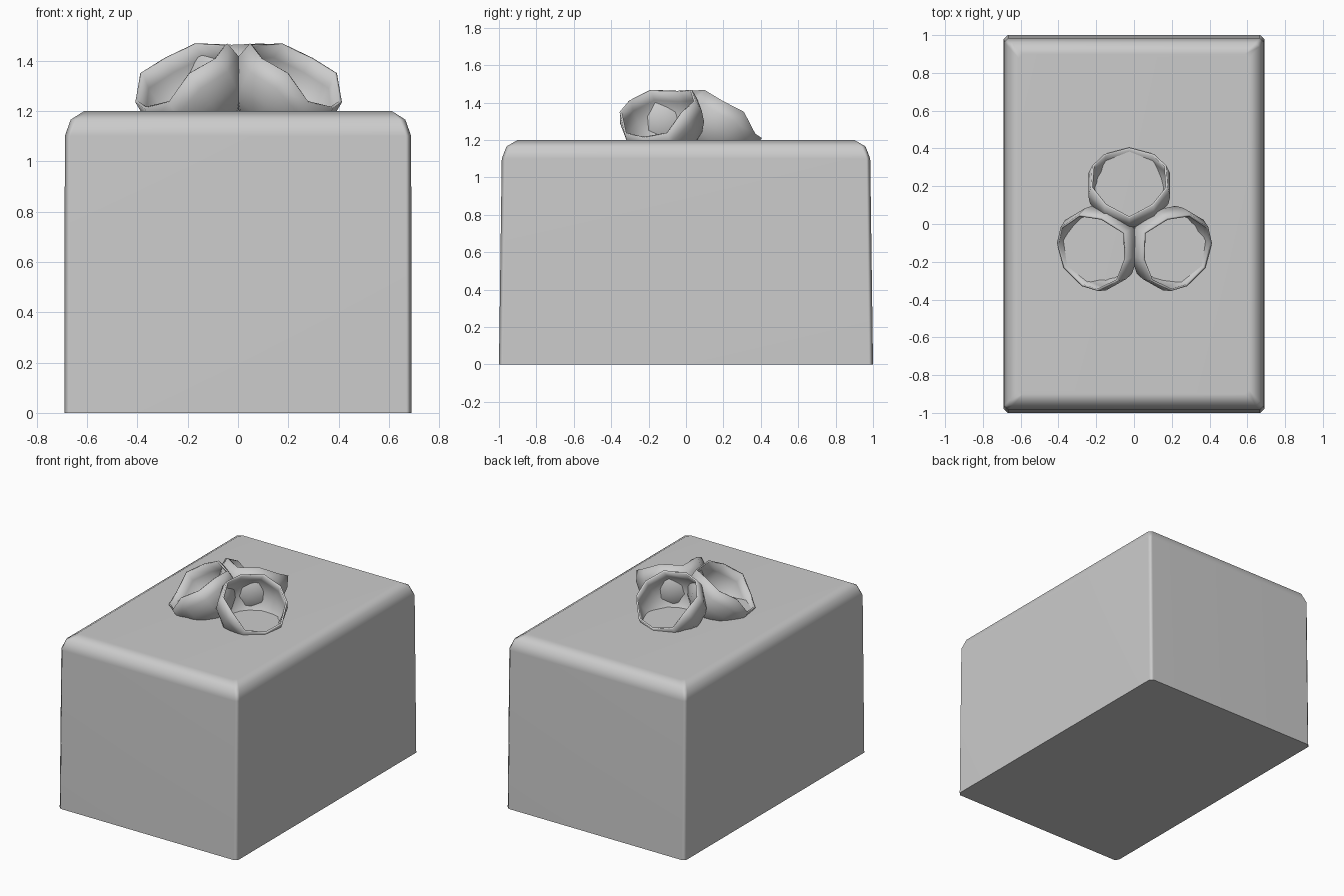
import bpy, bmesh, math
from mathutils import Matrix, Vector

if "Cube" in bpy.data.objects:
    bpy.data.objects.remove(bpy.data.objects["Cube"])

GREY = (0.6, 0.6, 0.6, 1)
mat = bpy.data.materials.new("plain grey")
mat.use_nodes = True
mat.diffuse_color = GREY
mat.node_tree.nodes["Principled BSDF"].inputs["Base Color"].default_value = GREY


def loft(name, rings, cap_end):
    """Skin a list of closed rings; the first ring is always capped."""
    bm = bmesh.new()
    loops = [[bm.verts.new(p) for p in ring] for ring in rings]
    n = len(loops[0])
    for a, b in zip(loops, loops[1:]):
        for i in range(n):
            j = (i + 1) % n
            bm.faces.new((a[i], a[j], b[j], b[i]))
    bm.faces.new(loops[0][::-1])
    if cap_end:
        bm.faces.new(loops[-1])
    mesh = bpy.data.meshes.new(name)
    bm.to_mesh(mesh)
    bm.free()
    mesh.materials.append(mat)
    obj = bpy.data.objects.new(name, mesh)
    bpy.context.collection.objects.link(obj)
    return obj


def smooth(obj, degrees):
    bpy.ops.object.select_all(action="DESELECT")
    obj.select_set(True)
    bpy.context.view_layer.objects.active = obj
    bpy.ops.object.shade_smooth_by_angle(angle=math.radians(degrees))


def chamfered_rect(hx, hy, z, c=0.022):
    return [(hx, -hy + c, z), (hx, hy - c, z), (hx - c, hy, z), (-hx + c, hy, z),
            (-hx, hy - c, z), (-hx, -hy + c, z), (-hx + c, -hy, z), (hx - c, -hy, z)]


# Block with slightly tapered ends and a rounded top edge
block = loft("block", [chamfered_rect(*r) for r in (
    (0.69, 1.0, 0), (0.688, 0.985, 1.1), (0.665, 0.96, 1.165), (0.61, 0.9, 1.2))], True)
smooth(block, 50)
block.modifiers.new("weighted", "WEIGHTED_NORMAL").keep_sharp = True


# Three cups tilted outward, their rims higher at the sides
def cup(name, x, y, azimuth, radius=0.228, sides=10, steps=6):
    tilt = (Matrix.Translation((x, y, 1.31)) @ Matrix.Rotation(math.radians(azimuth), 4, "Z")
            @ Matrix.Rotation(math.radians(37), 4, "Y"))
    rings = []
    for k in range(1, steps + 1):
        ring = []
        for i in range(sides):
            phi = 2 * math.pi * i / sides
            rim = math.radians(98 + 16 * math.sin(phi) ** 2 + 3 * (-1) ** i)
            a = rim * k / steps
            p = Vector((math.sin(a) * math.cos(phi), math.sin(a) * math.sin(phi), -math.cos(a)))
            ring.append(tilt @ (p * radius))
        rings.append(ring)
    obj = loft(name, rings, False)
    wall = obj.modifiers.new("wall", "SOLIDIFY")
    wall.thickness = 0.012
    wall.offset = -1
    smooth(obj, 60)


cup("back_cup", -0.025, 0.2, 90)
cup("right_cup", -0.195, -0.13, 210)
cup("left_cup", 0.2, -0.13, 330)
